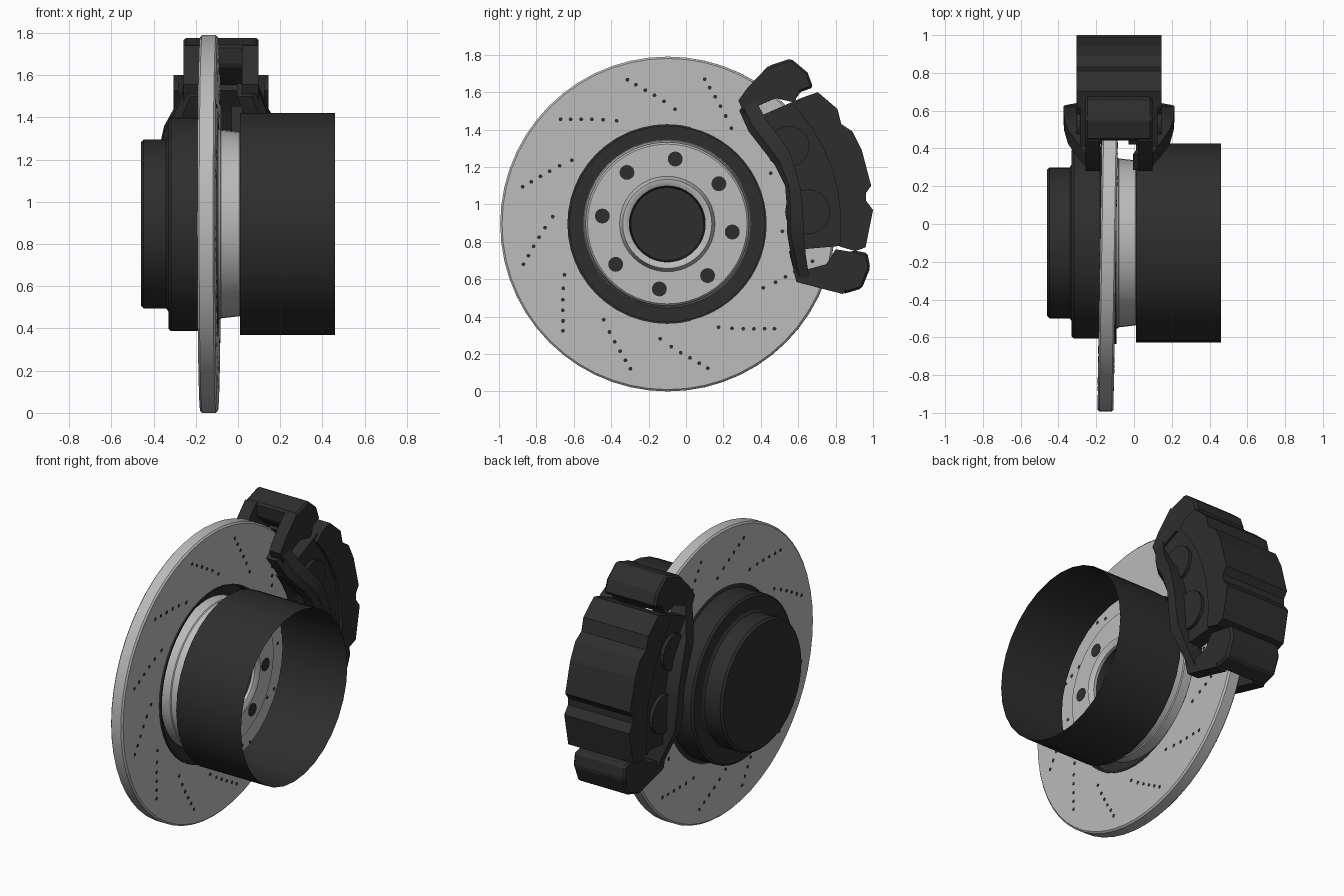
import bpy, bmesh, math
from mathutils import Vector

if "Cube" in bpy.data.objects:
    bpy.data.objects.remove(bpy.data.objects["Cube"])

CY, CZ = -0.1, 0.895      # wheel axis
CX = -0.08                # caliper mid plane
TILT = -0.016             # slight steer of the rotor


def material(name, v):
    m = bpy.data.materials.new(name)
    m.diffuse_color = (v, v, v, 1)
    m.use_nodes = True
    m.node_tree.nodes["Principled BSDF"].inputs["Base Color"].default_value = m.diffuse_color
    return m


STEEL = material("brushed_steel", 0.5)
DARK = material("dark_iron", 0.027)


def finish(name, bm, mat, smooth=False):
    bmesh.ops.recalc_face_normals(bm, faces=bm.faces)
    me = bpy.data.meshes.new(name)
    bm.to_mesh(me)
    bm.free()
    ob = bpy.data.objects.new(name, me)
    bpy.context.collection.objects.link(ob)
    me.materials.append(mat)
    if smooth:
        bpy.ops.object.select_all(action='DESELECT')
        ob.select_set(True)
        bpy.context.view_layer.objects.active = ob
        bpy.ops.object.shade_smooth_by_angle(angle=math.radians(32))
    return ob


def lathe(name, profile, mat, n=48, closed=False):
    """Revolve (x, radius) points round the wheel axis."""
    bm = bmesh.new()
    rings = []
    for x, r in profile:
        if r == 0:
            rings.append([bm.verts.new((x, 0, 0))] * n)
        else:
            rings.append([bm.verts.new((x, r * math.cos(2 * math.pi * i / n),
                                        r * math.sin(2 * math.pi * i / n))) for i in range(n)])
    pairs = list(zip(rings, rings[1:]))
    if closed:
        pairs.append((rings[-1], rings[0]))
    for a, b in pairs:
        for i in range(n):
            j = (i + 1) % n
            bm.faces.new(list(dict.fromkeys((a[i], a[j], b[j], b[i]))))
    ob = finish(name, bm, mat, True)
    ob.location = (0, CY, CZ)
    return ob


def dots(name, places, radius, x0, x1, n=8):
    """Thin dark plugs at (radius, degrees) places on the wheel face."""
    bm = bmesh.new()
    for r, a in places:
        c = (r * math.cos(math.radians(a)), r * math.sin(math.radians(a)))
        add_prism(bm, circle(c, radius, n), x0, x1)
    ob = finish(name, bm, DARK)
    ob.location = (0, CY, CZ)
    return ob


def circle(c, r, n):
    return [(c[0] + r * math.cos(2 * math.pi * i / n),
             c[1] + r * math.sin(2 * math.pi * i / n)) for i in range(n)]


def add_prism(bm, pts, x0, x1):
    a = [bm.verts.new((x0, *p)) for p in pts]
    b = [bm.verts.new((x1, *p)) for p in pts]
    bm.faces.new(a)
    bm.faces.new(b[::-1])
    for i in range(len(pts)):
        j = (i + 1) % len(pts)
        bm.faces.new((a[i], b[i], b[j], a[j]))


def prism(name, pts, d0, d1, both=True):
    """Extrude a (y, z) outline along x, on both sides of the caliper plane."""
    bm = bmesh.new()
    if both:
        for s in (-1, 1):
            add_prism(bm, pts, CX + s * d0, CX + s * d1)
    else:
        add_prism(bm, pts, CX + d0, CX + d1)
    return finish(name, bm, DARK)


def arc(r, a0, a1, n):
    return [(CY + r * math.cos(math.radians(a0 + (a1 - a0) * i / n)),
             CZ + r * math.sin(math.radians(a0 + (a1 - a0) * i / n))) for i in range(n + 1)]


# Rotor ring with drilled rows
rotor = lathe("rotor_ring", [(-0.179, 0.53), (-0.179, 0.885), (-0.17, 0.895), (-0.104, 0.895),
                             (-0.095, 0.885), (-0.095, 0.53)], STEEL, 56, True)
rotor.rotation_euler.z = TILT
rows = [(0.615 + 0.185 * t, 86.3 + 30 * k + 19.3 * (t + 0.35 * t * (1 - t)))
        for k in range(12) for t in (0, 0.22, 0.41, 0.6, 0.8, 1)]
for name, x in (("drill_holes_outer", -0.0955), ("drill_holes_inner", -0.1805)):
    dots(name, rows, 0.011, x, x + 0.002, 6).rotation_euler.z = TILT

# Rear drum: stepped cup with a dark floor inside the rotor opening
lathe("rear_drum", [(-0.15, 0.40), (-0.15, 0.522), (-0.093, 0.522), (-0.093, 0.534),
                    (-0.17, 0.534), (-0.18, 0.507), (-0.318, 0.507), (-0.33, 0.495),
                    (-0.33, 0.415), (-0.34, 0.4), (-0.447, 0.4), (-0.46, 0.387),
                    (-0.46, 0)], DARK)

# Hub hat, raised centre ring, bore and bolt holes
lathe("hub_hat", [(-0.15, 0.452), (-0.085, 0.452), (-0.08, 0.447), (0.008, 0.437),
                  (0.018, 0.427), (0.018, 0.255), (0.06, 0.238), (0.06, 0.228),
                  (0.045, 0.203), (-0.02, 0.203)], STEEL)
lathe("hub_bore", [(-0.02, 0.204), (0.03, 0.202), (-0.01, 0.195), (-0.01, 0)], DARK)
dots("bolt_holes", [(0.35, 83 + 45 * k) for k in range(8)], 0.04, 0.016, 0.02, 16)

# Open sleeve
lathe("sleeve", [(0.01, 0.527), (0.46, 0.527)], DARK, 32)

# Caliper bridge with notched outer face
bridge = [(0.62, 1.57), (0.705, 1.60), (0.81, 1.51), (0.83, 1.43), (0.89, 1.39), (0.94, 1.29),
          (0.99, 1.10), (0.962, 1.06), (0.962, 1.02), (1.0, 0.97), (0.96, 0.77),
          (0.905, 0.75), (0.82, 0.775)]
prism("caliper_bridge", bridge + arc(0.928, -5, 43, 6), -0.225, 0.225, False)

# Caliper cheeks, piston bosses and pads
cheek = [(0.38, 1.465), (0.62, 1.57), (0.75, 1.47), (0.84, 1.22), (0.87, 1.0), (0.85, 0.78),
         (0.625, 0.76), (0.57, 0.88), (0.545, 1.04), (0.51, 1.22), (0.45, 1.345)]
prism("caliper_cheeks", cheek, 0.115, 0.205)
prism("upper_piston_bosses", circle((0.55, 1.31), 0.11, 20), 0.15, 0.225)
prism("lower_piston_bosses", circle((0.65, 0.96), 0.12, 20), 0.15, 0.225)
prism("brake_pads", arc(0.68, -4, 40, 6) + arc(0.87, 40, -4, 6), 0.05, 0.125)

# Carrier lugs that straddle the rotor
upper = [(0.44, 1.74), (0.56, 1.78), (0.65, 1.705), (0.68, 1.625), (0.61, 1.60),
         (0.575, 1.545), (0.45, 1.645)]
lower = [(0.89, 0.755), (0.97, 0.74), (0.985, 0.66), (0.94, 0.55), (0.84, 0.52), (0.82, 0.70)]
for name, pts in (("upper_carrier_lug", upper), ("lower_carrier_lug", lower)):
    bevel = prism(name, pts, -0.178, 0.178, False).modifiers.new("bevel", 'BEVEL')
    bevel.width = 0.012
    bevel.segments = 1
prism("upper_carrier_legs", [(0.28, 1.555), (0.33, 1.625), (0.44, 1.74), (0.61, 1.62),
                             (0.58, 1.545), (0.48, 1.567), (0.37, 1.52), (0.34, 1.42)], 0.1, 0.178)
prism("lower_carrier_legs", [(0.55, 0.75), (0.59, 0.585), (0.84, 0.52), (0.92, 0.74),
                             (0.80, 0.76), (0.75, 0.68), (0.64, 0.65), (0.625, 0.77)], 0.1, 0.178)

# Bowed carrier arms along the inner edge: (inner y, outer y, z, outward reach)
arm = [(0.285, 0.37, 1.53, 0.175), (0.335, 0.43, 1.42, 0.22), (0.405, 0.50, 1.33, 0.27),
       (0.475, 0.56, 1.24, 0.29), (0.53, 0.61, 1.10, 0.294), (0.54, 0.625, 0.97, 0.294),
       (0.54, 0.63, 0.85, 0.28), (0.56, 0.64, 0.73, 0.225), (0.59, 0.66, 0.60, 0.175)]
bm = bmesh.new()
for s in (-1, 1):
    loops = []
    for y0, y1, z, d in arm:
        dz = 0.03 if z > 1.2 else 0
        corners = ((y0, z - dz, d - 0.1), (y0, z - dz, d - 0.03), (y0 + 0.02, z, d),
                   (y1, z + dz, d), (y1, z + dz, d - 0.1))
        loops.append([bm.verts.new((CX + s * x, y, zz)) for y, zz, x in corners])
    for a, b in zip(loops, loops[1:]):
        for i in range(5):
            j = (i + 1) % 5
            bm.faces.new((a[i], a[j], b[j], b[i]))
    bm.faces.new(loops[0])
    bm.faces.new(loops[-1])
finish("carrier_arms", bm, DARK, True)
